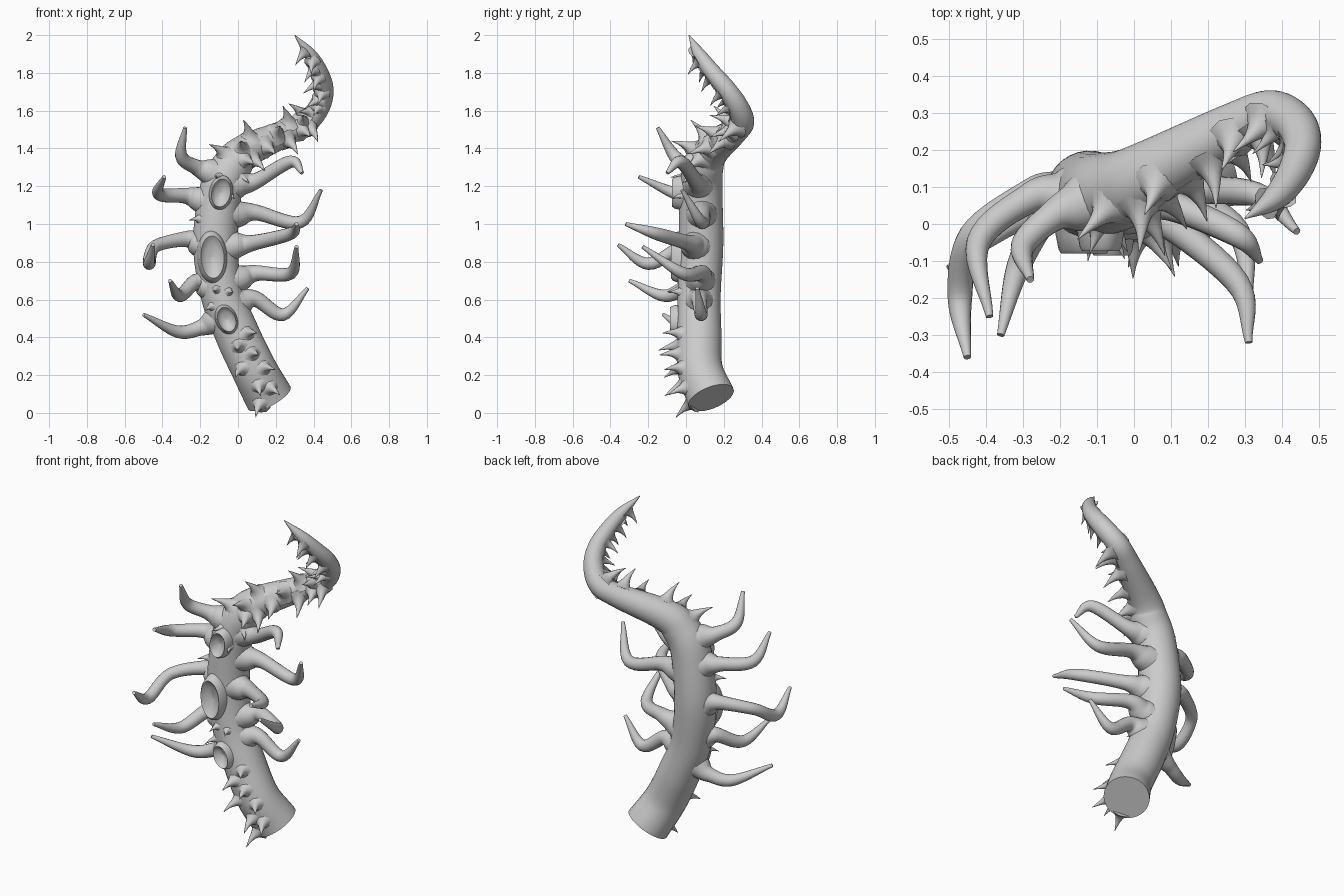
import bpy, bmesh
from math import radians, pi, cos, sin
from mathutils import Vector, Matrix

if "Cube" in bpy.data.objects:
    bpy.data.objects.remove(bpy.data.objects["Cube"])


def spline(pts, n):
    """Catmull-Rom resample of (x, y, z, radius) points."""
    p = [Vector(q) for q in pts]
    p = [p[0] * 2 - p[1]] + p + [p[-1] * 2 - p[-2]]
    out = []
    for i in range(1, len(p) - 2):
        a, b, c, d = p[i - 1:i + 3]
        for t in (k / n for k in range(n)):
            out.append(b + ((c - a) * t + (2 * a - 5 * b + 4 * c - d) * t ** 2
                            + (3 * b - a - 3 * c + d) * t ** 3) / 2)
    return out + [p[-2]]


def tangent(s, i):
    return (s[min(i + 1, len(s) - 1)] - s[max(i - 1, 0)]).to_3d().normalized()


def bridge(bm, rings):
    for a, b in zip(rings, rings[1:]):
        for k in range(len(a)):
            bm.faces.new((a[k - 1], a[k], b[k], b[k - 1]))


def add_tube(bm, s, sides):
    """Sweep a circle of varying radius along the samples."""
    rings, u = [], tangent(s, 0).orthogonal()
    for i, q in enumerate(s):
        t = tangent(s, i)
        u = (u - t * u.dot(t)).normalized()
        v, r = t.cross(u), max(q[3], .001)
        rings.append([bm.verts.new(q.to_3d() + r * (cos(a) * u + sin(a) * v))
                      for a in (2 * pi * k / sides for k in range(sides))])
    bridge(bm, rings)
    bm.faces.new(rings[0])
    bm.faces.new(rings[-1])


def finish(bm, name):
    bmesh.ops.recalc_face_normals(bm, faces=bm.faces)
    me = bpy.data.meshes.new(name)
    bm.to_mesh(me)
    bm.free()
    me.shade_smooth()
    me.set_sharp_from_angle(angle=radians(50))
    ob = bpy.data.objects.new(name, me)
    bpy.context.collection.objects.link(ob)
    return ob


# Main stalk: thick trunk that bends into a curled, pointed arm
STEPS = 10
stalk = spline([
    (.165, .133, .08, .128), (.085, .075, .23, .12), (-.005, .07, .42, .118), (-.085, .07, .63, .114),
    (-.12, .08, .9, .118), (-.09, .08, 1.18, .113), (-.03, .095, 1.31, .105), (.05, .14, 1.39, .09),
    (.27, .26, 1.49, .068), (.37, .3, 1.545, .061), (.435, .27, 1.63, .056), (.455, .21, 1.72, .05),
    (.43, .135, 1.81, .044), (.38, .07, 1.9, .033), (.3, .015, 2, .002)], STEPS)
bm = bmesh.new()
add_tube(bm, stalk, 32)
finish(bm, "stalk")


# Side tentacles: flared roots inside the trunk at a given height, curling forward
def tentacle(name, height, *path):
    root = min(stalk, key=lambda q: abs(q.z - height)).to_3d()
    pts = [root, root.lerp(Vector(path[0]), .55), *path]
    n = len(path)
    widths = [.11, .072, .042] + [.033] * (n - 2) + [.01]
    bm = bmesh.new()
    add_tube(bm, spline([(*p, w) for p, w in zip(pts, widths)], 8), 16)
    finish(bm, name)


tentacle("left_tentacle_1", 1.25, (-.22, .02, 1.3), (-.3, -.06, 1.36), (-.28, -.15, 1.51))
tentacle("left_tentacle_2", 1.12, (-.28, .07, 1.15), (-.42, -.05, 1.16), (-.39, -.25, 1.25))
tentacle("left_tentacle_3", .88, (-.28, .08, .92), (-.44, -.03, .88), (-.47, -.2, .79), (-.45, -.36, .89))
tentacle("left_tentacle_4", .65, (-.23, .03, .69), (-.31, -.11, .62), (-.36, -.3, .7))
tentacle("left_tentacle_5", .53, (-.2, .06, .45), (-.32, .01, .43), (-.5, -.12, .52))
tentacle("right_tentacle_1", 1.2, (.1, .05, 1.23), (.28, -.03, 1.33), (.34, -.1, 1.27))
tentacle("right_tentacle_2", 1.06, (.1, .09, 1.06), (.33, .08, 1.01), (.44, -.02, 1.18))
tentacle("right_tentacle_3", .88, (.08, .01, .9), (.28, -.16, .95), (.31, -.32, 1))
tentacle("right_tentacle_4", .67, (.1, .08, .74), (.28, -.02, .74), (.31, -.23, .88))
tentacle("right_tentacle_5", .58, (.1, .07, .6), (.24, .08, .52), (.37, .06, .66))


# Suckers: oval cups with raised rims on the front of the trunk
def sucker(name, x, y, z, w, h, tilt):
    bm, rings = bmesh.new(), []
    for r, d in ((1.12, .06), (1.03, .015), (.93, -.022), (.83, -.033), (.73, -.024), (.5, -.008), (.01, 0)):
        rings.append([bm.verts.new((w * r * cos(a), d, h * r * sin(a)))
                      for a in (2 * pi * k / 32 for k in range(32))])
    bridge(bm, rings)
    ob = finish(bm, name)
    ob.location = (x, y, z)
    ob.rotation_euler.y = radians(tilt)


sucker("upper_sucker", -.09, -.04, 1.165, .06, .09, 10)
sucker("middle_sucker", -.135, -.047, .825, .074, .135, -3)
sucker("lower_sucker", -.06, -.052, .495, .055, .08, -22)


# Spikes: zigzag rows between two stalk positions, around the front side
def spikes(name, start, end, count, spread, length):
    bm = bmesh.new()
    for n in range(count):
        u = start + (end - start) * n / (count - 1)
        i = round(u * STEPS)
        t, c, r = tangent(stalk, i), stalk[i].to_3d(), stalk[i][3]
        # the facing side turns from the front towards the inside of the curl
        f = Vector((0, -1, 0)).lerp(Vector((-.6, -.7, -.3)), min(max((u - 8.3) / 2.7, 0), 1))
        angle = radians(spread * (-1, .5, -.3, .9)[n % 4])
        f = Matrix.Rotation(angle, 3, t) @ (f - t * f.dot(t)).normalized()
        add_tube(bm, spline([(*(c + f * (r + length * d) - t * length * d * d * .2), length * w)
                             for d, w in ((-.2, .6), (.08, .3), (.5, .13), (1, .01))], 3), 10)
    finish(bm, name)


spikes("base_spikes", .25, 1.9, 8, 30, .1)
spikes("trunk_spikes", 2.85, 3.1, 3, 40, .06)
spikes("upper_trunk_spikes", 4.45, 5.7, 4, 55, .06)
spikes("arm_spikes", 6.1, 9, 13, 50, .11)
spikes("curl_spikes", 9.5, 13.2, 9, 25, .075)
